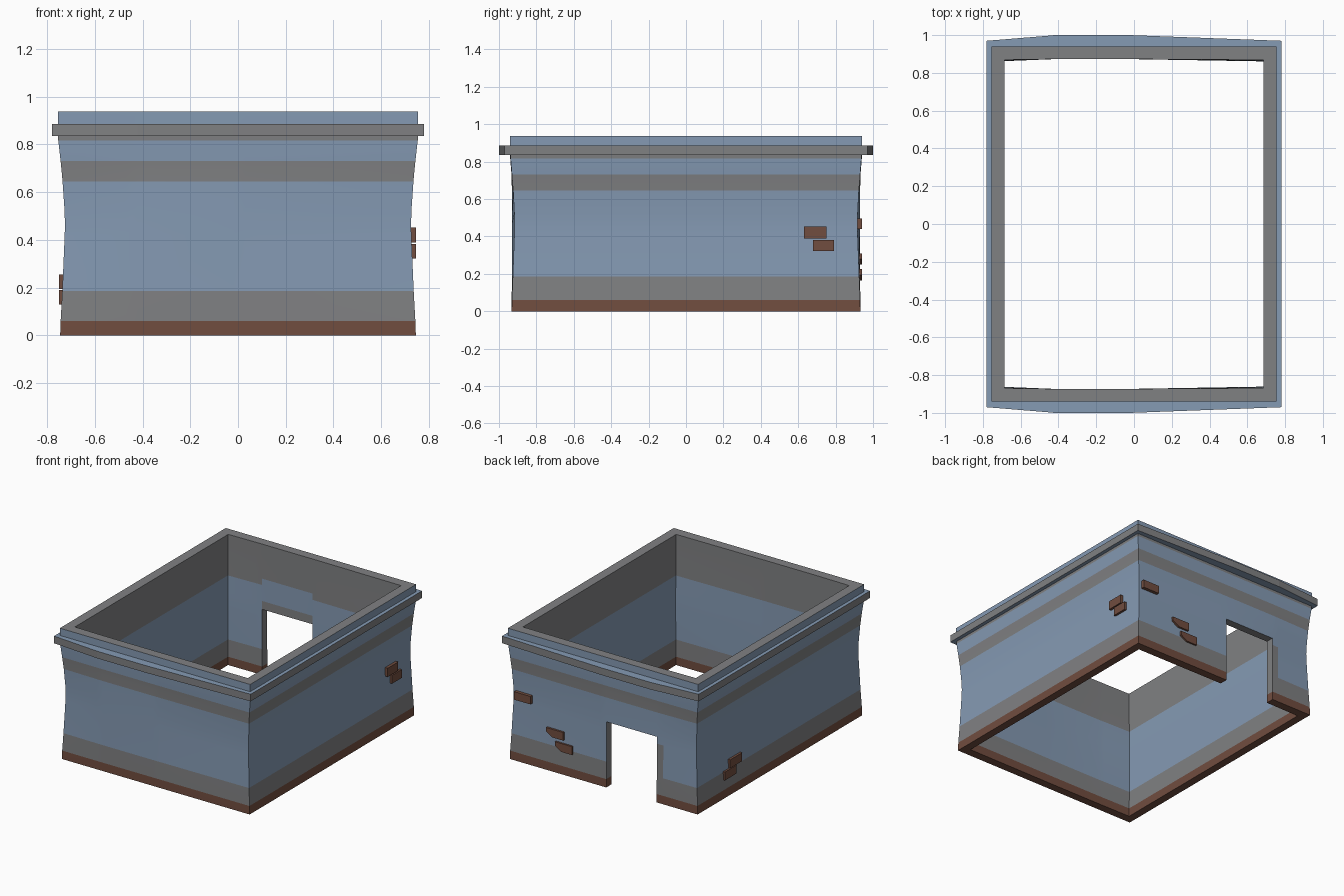
import bpy, bmesh

if "Cube" in bpy.data.objects:
    bpy.data.objects.remove(bpy.data.objects["Cube"])

def mat(name, c):
    m = bpy.data.materials.new(name)
    m.diffuse_color = (*c, 1)
    m.use_nodes = True
    m.node_tree.nodes["Principled BSDF"].inputs["Base Color"].default_value = m.diffuse_color
    return m

MATS = [mat("blue plaster", (0.235, 0.325, 0.455)),
        mat("grey stone", (0.216, 0.219, 0.226)),
        mat("brown brick", (0.165, 0.074, 0.050))]
BLUE, GREY, BROWN = 0, 1, 2

def finish(bm, name):
    bmesh.ops.recalc_face_normals(bm, faces=bm.faces)
    me = bpy.data.meshes.new(name)
    bm.to_mesh(me)
    bm.free()
    for m in MATS:
        me.materials.append(m)
    ob = bpy.data.objects.new(name, me)
    bpy.context.collection.objects.link(ob)
    return ob

D0, D1, DTOP = -0.42, -0.02, 0.47           # doorway in the back wall
FX = [-1, -0.47, D0, D1, 0.03, 1]           # columns, +-1 means the corner

def bow(x):
    """1 along the doorway columns, falling to 0 at the corners."""
    if x < D0:
        return (x + 0.74) / (0.74 + D0) if x > -0.74 else 0
    if x > D1:
        return (0.74 - x) / (0.74 - D1) if x < 0.74 else 0
    return 1

def ring(hx, yc, ym):
    """Outline of the four walls; front and back bow from yc to ym."""
    xs = [x * hx if abs(x) == 1 else x for x in FX]
    pts = [(x, -(yc + (ym - yc) * bow(x))) for x in xs]
    return pts + [(x, -y) for x, y in reversed(pts)]

# wall profile rows: z, outer (half x, corner y, middle y), inner (same)
ROWS = [(0.0, (.745, .932, .932), (.688, .870, .873)),
        (.06, (.743, .931, .932), (.688, .869, .873)),
        (.185, (.736, .926, .931), (.687, .866, .873)),
        (.42, (.726, .917, .930), (.685, .860, .873)),
        (DTOP, (.725, .916, .930), (.685, .860, .873)),
        (.53, (.727, .918, .930), (.685, .861, .873)),
        (.645, (.735, .924, .931), (.686, .864, .873)),
        (.69, (.739, .928, .932), (.686, .865, .873)),
        (.73, (.743, .931, .933), (.686, .866, .873)),
        (.817, (.753, .938, .940), (.686, .868, .873)),
        (.87, (.755, .94, .94), (.686, .868, .873)),
        (.938, (.755, .94, .94), (.686, .868, .873))]

def wall_colour(z, x, y, inside):
    if z < .06:
        return BROWN
    if z < .185:
        return GREY
    back = y > 0.8
    if inside:
        near_door = back and D0 < x < D1
        if near_door and DTOP < z < .53:
            return GREY
        return GREY if z > (.69 if near_door else .645) else BLUE
    if back and -0.47 < x < D0 and z < .42:
        return GREY
    return GREY if .645 < z < .73 or .817 < z < .87 else BLUE

# walls with the doorway
bm = bmesh.new()
out = [[bm.verts.new((x, y, z)) for x, y in ring(*o)] for z, o, i in ROWS]
inn = [[bm.verts.new((x, y, z)) for x, y in ring(*i)] for z, o, i in ROWS]
N, R = len(out[0]), len(ROWS)

def solid(i, j):
    if not 0 <= j < R - 1:
        return False
    a, b = out[j][i % N].co, out[j][(i + 1) % N].co
    mx = (a.x + b.x) / 2
    return not (a.y > .8 and b.y > .8 and D0 < mx < D1 and ROWS[j][0] < DTOP - .01)

def face(vs, m):
    bm.faces.new(vs).material_index = m

for j in range(R - 1):
    zm = (ROWS[j][0] + ROWS[j + 1][0]) / 2
    for i in range(N):
        if not solid(i, j):
            continue
        k = (i + 1) % N
        for g, inside in ((out, False), (inn, True)):
            q = [g[j][i], g[j][k], g[j + 1][k], g[j + 1][i]]
            x = sum(v.co.x for v in q) / 4
            y = sum(v.co.y for v in q) / 4
            face(q, wall_colour(zm, x, y, inside))
        # close the thickness wherever a neighbour is missing
        edge = BROWN if zm < .06 else GREY
        for di, dj, p, q in ((0, -1, (j, i), (j, k)), (0, 1, (j + 1, i), (j + 1, k)),
                             (-1, 0, (j, i), (j + 1, i)), (1, 0, (j, k), (j + 1, k))):
            if not solid(i + di, j + dj):
                face([out[p[0]][p[1]], out[q[0]][q[1]], inn[q[0]][q[1]], inn[p[0]][p[1]]], edge)
walls = finish(bm, "walls")
bpy.context.view_layer.objects.active = walls
walls.select_set(True)
bpy.ops.object.shade_smooth_by_angle(angle=0.5)
walls.select_set(False)

# bowed trim: grey edge, blue top and underside
bm = bmesh.new()
loops = [[bm.verts.new((x, y, z)) for x, y in ring(*r)]
         for r, z in (((.78, .97, 1.0), .835), ((.78, .97, 1.0), .886),
                      ((.72, .90, .90), .886), ((.72, .90, .90), .835))]
for s in range(4):
    a, b = loops[s], loops[(s + 1) % 4]
    for i in range(N):
        k = (i + 1) % N
        face([a[i], a[k], b[k], b[i]], GREY if s == 0 else BLUE)
finish(bm, "trim")

# exposed bricks: u runs along the wall, d is the depth range across it
def brick(axis, u0, u1, z0, z1, d0, d1, chip=0):
    global bm
    bm = bmesh.new()
    prof = [(u0, z0), (u1 - chip, z0), (u1, z0 + chip * .6), (u1, z1), (u0, z1)]
    if not chip:
        prof.pop(2)
    put = (lambda u, z, d: (d, u, z)) if axis == 'x' else (lambda u, z, d: (u, d, z))
    a, b = ([bm.verts.new(put(u, z, d)) for u, z in prof] for d in (d0, d1))
    face(a, BROWN)
    face(b, BROWN)
    for i in range(len(a)):
        k = (i + 1) % len(a)
        face([a[i], a[k], b[k], b[i]], BROWN)
    finish(bm, "brick")

brick('x', .63, .75, .39, .452, .70, .746)
brick('x', .68, .79, .322, .382, .70, .746)
brick('x', .435, .57, .195, .255, -.75, -.70)
brick('x', .50, .63, .13, .19, -.75, -.70)
brick('y', .575, .705, .44, .497, .89, .942)
brick('y', .315, .45, .25, .308, .89, .942, .05)
brick('y', .245, .38, .165, .225, .89, .942, .05)
